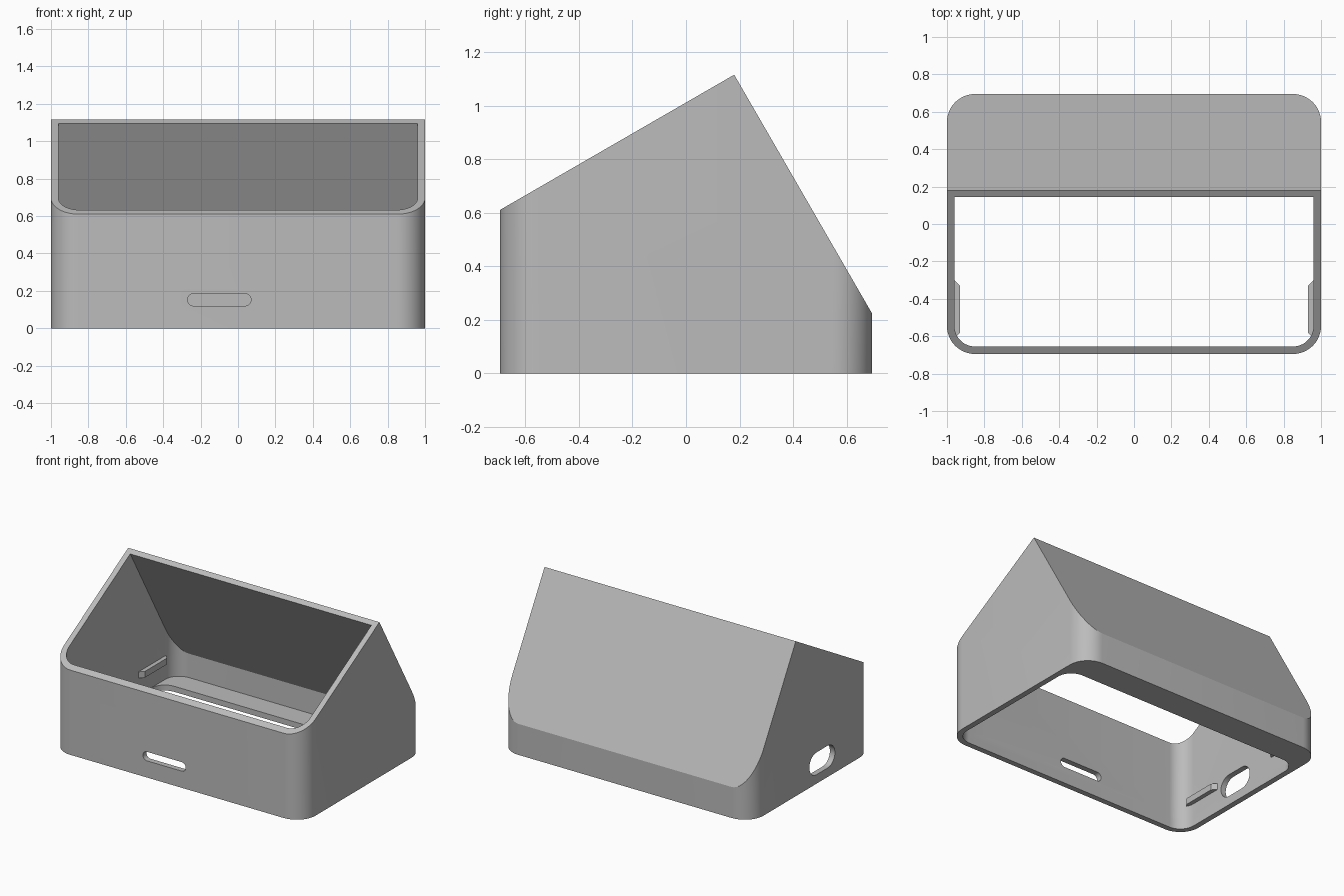
import bpy, bmesh, math
from mathutils import Vector

cube = bpy.data.objects.get("Cube")
if cube:
    bpy.data.objects.remove(cube, do_unlink=True)

GREY = (0.5, 0.5, 0.5, 1)
grey = bpy.data.materials.new("matte grey")
grey.use_nodes = True
grey.diffuse_color = GREY
grey.node_tree.nodes["Principled BSDF"].inputs["Base Color"].default_value = GREY

WALL = 0.04
BACK_NORMAL = Vector((0, math.cos(math.radians(30)), 0.5))
TOP_NORMAL = Vector((0, -0.5, math.cos(math.radians(30))))
RIDGE = Vector((0, 0.18, 1.115))


def rounded_rect(u0, u1, v0, v1, r, steps=12):
    """Outline of a rectangle with rounded corners, counter-clockwise."""
    centres = [(u1 - r, v1 - r), (u0 + r, v1 - r), (u0 + r, v0 + r), (u1 - r, v0 + r)]
    points = []
    for i, (u, v) in enumerate(centres):
        for k in range(steps + 1):
            a = math.pi / 2 * (i + k / steps)
            points.append((u + r * math.cos(a), v + r * math.sin(a)))
    return points


def prism(name, outline, low, high, axis="z", planes=()):
    """Extrude an outline along an axis, then slice it with planes."""
    place = {"x": lambda u, v, d: (d, u, v),
             "y": lambda u, v, d: (u, d, v),
             "z": lambda u, v, d: (u, v, d)}[axis]
    bm = bmesh.new()
    face = bm.faces.new([bm.verts.new(place(u, v, low)) for u, v in outline])
    grown = bmesh.ops.extrude_face_region(bm, geom=[face])["geom"]
    shift = Vector(place(0, 0, high - low))
    bmesh.ops.translate(bm, vec=shift, verts=[g for g in grown if isinstance(g, bmesh.types.BMVert)])
    bmesh.ops.remove_doubles(bm, verts=bm.verts[:], dist=1e-5)
    for point, normal in planes:
        cut = bmesh.ops.bisect_plane(bm, geom=bm.verts[:] + bm.edges[:] + bm.faces[:],
                                     plane_co=point, plane_no=normal, clear_outer=True)
        edges = [g for g in cut["geom_cut"] if isinstance(g, bmesh.types.BMEdge)]
        bmesh.ops.contextual_create(bm, geom=edges)
    bmesh.ops.recalc_face_normals(bm, faces=bm.faces[:])
    mesh = bpy.data.meshes.new(name)
    bm.to_mesh(mesh)
    bm.free()
    mesh.materials.append(grey)
    obj = bpy.data.objects.new(name, mesh)
    bpy.context.collection.objects.link(obj)
    return obj


def select_only(obj):
    bpy.ops.object.select_all(action="DESELECT")
    obj.select_set(True)
    bpy.context.view_layer.objects.active = obj


def carve(target, cutter):
    """Subtract the cutter from the target and discard it."""
    select_only(target)
    mod = target.modifiers.new("carve", "BOOLEAN")
    mod.operation, mod.solver, mod.object = "DIFFERENCE", "EXACT", cutter
    bpy.ops.object.modifier_apply(modifier=mod.name)
    bpy.data.objects.remove(cutter, do_unlink=True)


# Wedge-topped housing
housing = prism("housing", rounded_rect(-1, 1, -0.695, 0.695, 0.15), 0, 1.4,
                planes=[(RIDGE, TOP_NORMAL), (RIDGE, BACK_NORMAL)])

# Cavity, leaving a thin floor ledge at the back
inner = 1 - WALL
carve(housing, prism("cavity", rounded_rect(-inner, inner, -0.655, 0.655, 0.11), WALL, 1.3,
                     planes=[(RIDGE - BACK_NORMAL * WALL, BACK_NORMAL)]))
carve(housing, prism("floor_opening", rounded_rect(-inner, inner, -0.655, 0.49, 0.11), -0.1, 0.1))

# Slot in the front wall and port in the right wall
carve(housing, prism("front_slot", rounded_rect(-0.27, 0.07, 0.12, 0.185, 0.0324), -0.8, -0.6, "y"))
carve(housing, prism("side_port", rounded_rect(-0.265, 0.025, 0.065, 0.225, 0.0799), -1.1, -0.9, "x"))

select_only(housing)
bpy.ops.object.shade_smooth_by_angle(angle=math.radians(25))

# Snap ribs with chamfered ends on both side walls
for side, label in ((1, "left"), (-1, "right")):
    for start, place in ((-0.61, "front"), (0.24, "back")):
        end = start + 0.31
        outline = [(0.98, start), (0.96, start), (0.93, start + 0.03),
                   (0.93, end - 0.03), (0.96, end), (0.98, end)]
        prism(f"{place}_{label}_rib", [(side * x, y) for x, y in outline], 0.165, 0.21)
